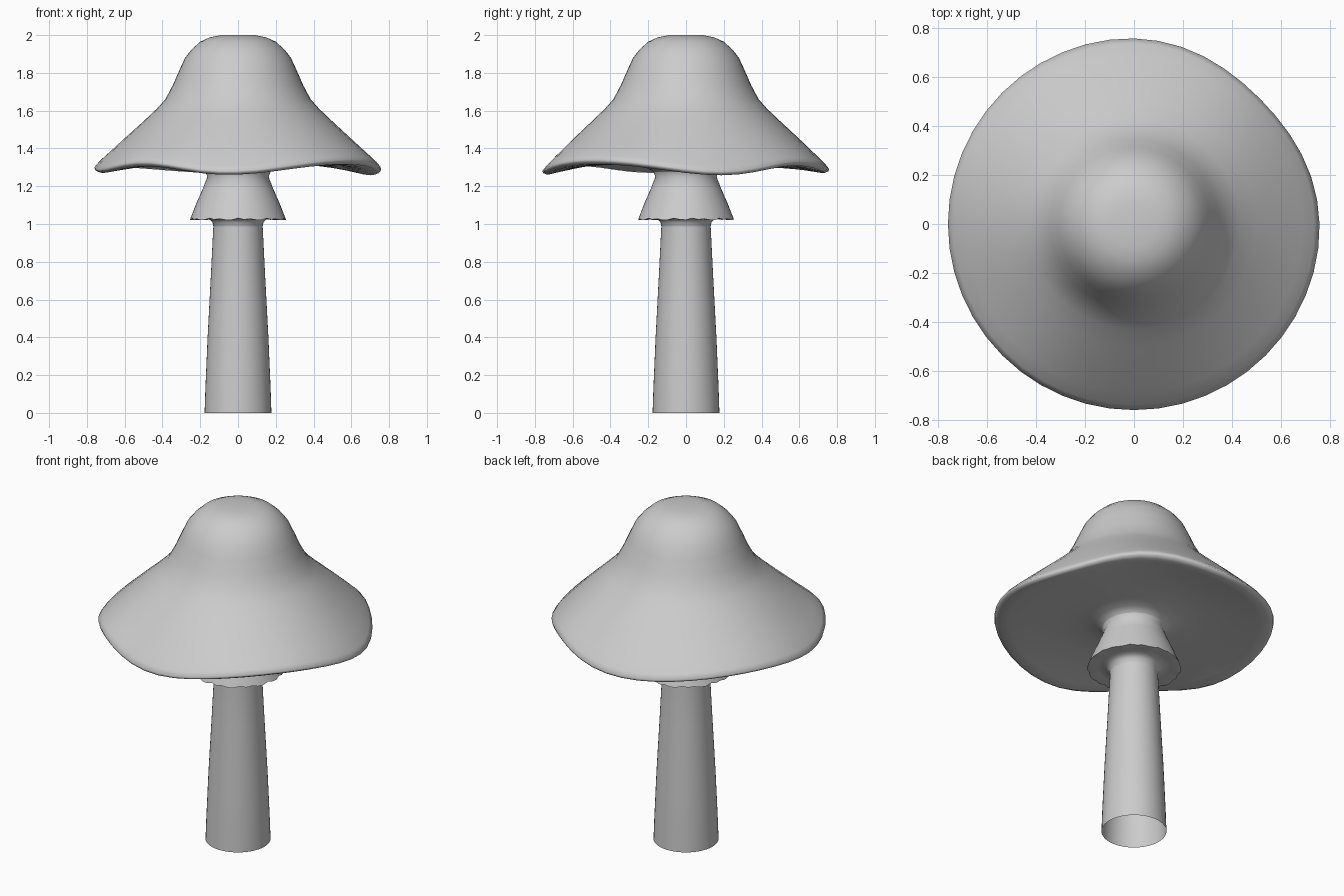
import bpy
import bmesh
import math
from math import cos, sin, radians

if "Cube" in bpy.data.objects:
    bpy.data.objects.remove(bpy.data.objects["Cube"])

SEG = 48


def revolve(name, profile, warp=None, seg=SEG, angle=50):
    """Spin a list of (radius, z) points; radius 0 makes a pole."""
    bm = bmesh.new()
    rings = []
    for i, (r, z) in enumerate(profile):
        if r == 0:
            rings.append([bm.verts.new((0, 0, z))])
            continue
        ring = []
        for k in range(seg):
            t = 2 * math.pi * k / seg
            rr, zz = warp(r, z, t, k, i) if warp else (r, z)
            ring.append(bm.verts.new((rr * cos(t), rr * sin(t), zz)))
        rings.append(ring)
    for a, b in zip(rings, rings[1:]):
        for k in range(seg):
            n = (k + 1) % seg
            if len(a) == 1:
                bm.faces.new((a[0], b[k], b[n]))
            else:
                bm.faces.new((a[k], b[k], b[n], a[n]))
    bmesh.ops.recalc_face_normals(bm, faces=bm.faces)
    mesh = bpy.data.meshes.new(name)
    bm.to_mesh(mesh)
    bm.free()
    obj = bpy.data.objects.new(name, mesh)
    bpy.context.collection.objects.link(obj)
    bpy.ops.object.select_all(action='DESELECT')
    obj.select_set(True)
    bpy.context.view_layer.objects.active = obj
    bpy.ops.object.shade_smooth_by_angle(angle=radians(angle))
    return obj


def wavy(r, z, t, k, i):
    """Four uneven waves that fade in towards the rim of the cap."""
    if z > 1.7:
        return r, z
    w = min(1, max(0, (r - 0.38) / 0.37)) ** 2
    shift = radians(6.5) * (sin(t) + cos(2 * t))
    amp = 0.024 + 0.009 * cos(t + 0.5)
    dent = 0.045 * max(0, cos(t - radians(45))) ** 8
    return r * (1 - dent * w), z - w * amp * cos(4 * (t - radians(8) - shift))


def ragged(r, z, t, k, i):
    """Small teeth along the lower hem of the skirt."""
    if i in (4, 5):
        d = (0, 0.006, 0.002, 0.009)[(k * 3 + k // 5) % 4]
        return r - 0.5 * d, z + d
    return r, z


# Cap: bell-shaped top, rolled rim and shallow underside
revolve("cap", [
    (0, 2.0), (0.09, 2.0), (0.15, 1.988), (0.20, 1.965), (0.245, 1.925),
    (0.28, 1.88), (0.31, 1.815), (0.345, 1.735), (0.385, 1.66),
    (0.43, 1.61), (0.50, 1.545), (0.60, 1.457), (0.69, 1.377),
    (0.74, 1.332), (0.76, 1.308), (0.757, 1.296), (0.735, 1.286),
    (0.68, 1.292), (0.55, 1.308), (0.40, 1.315), (0.28, 1.31),
    (0.21, 1.297), (0.175, 1.28), (0.158, 1.25)], wavy, angle=60)

# Skirt ring hanging around the upper stem
revolve("skirt", [
    (0.172, 1.275), (0.162, 1.25), (0.185, 1.19), (0.22, 1.11),
    (0.255, 1.022), (0.243, 1.02), (0.20, 1.03), (0.155, 1.028),
    (0.135, 1.01), (0.129, 0.98)], ragged)

# Stem: open tapered tube
revolve("stem", [
    (0.177, 0), (0.173, 0.12), (0.161, 0.4), (0.144, 0.72),
    (0.13, 1.0), (0.135, 1.28)])
